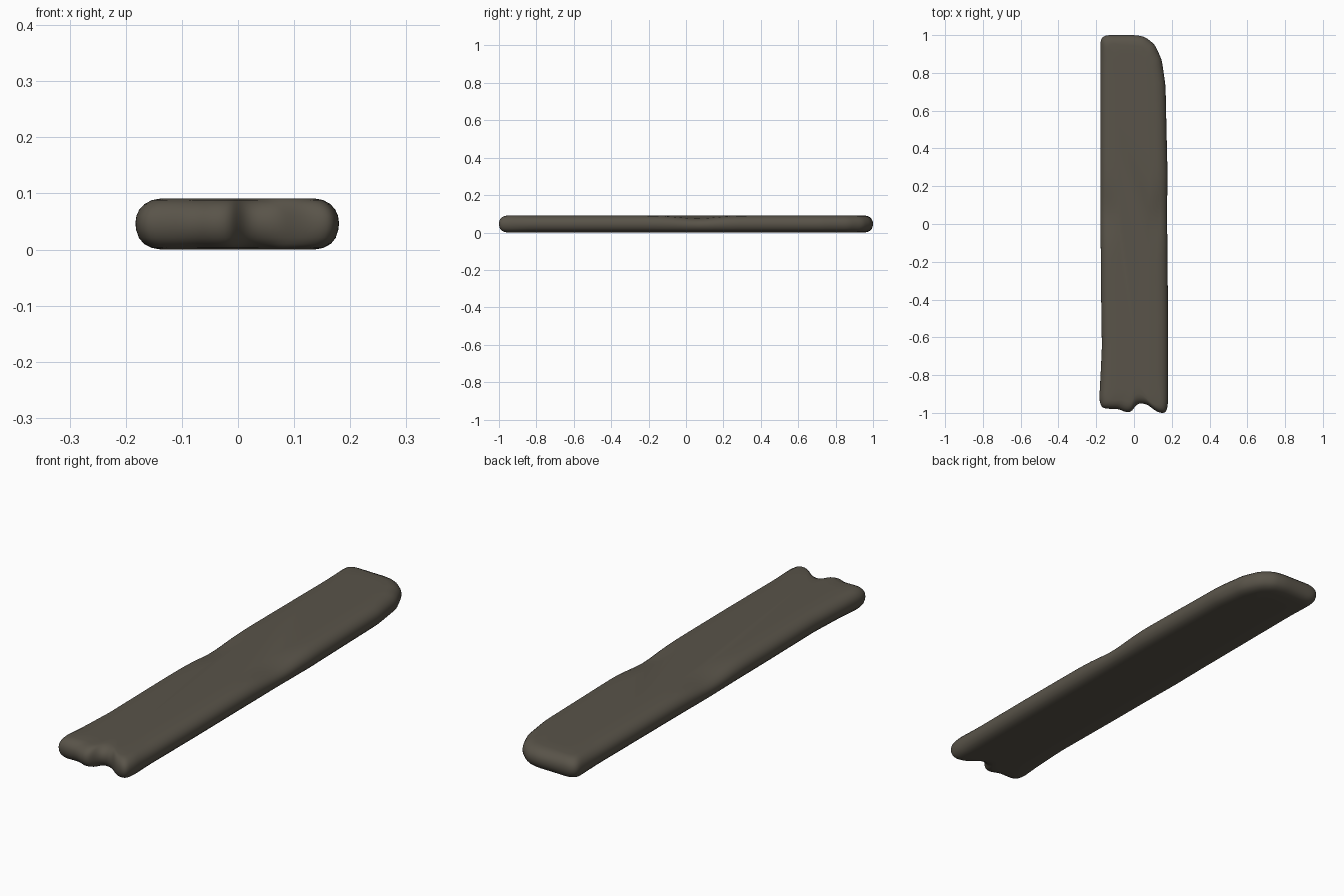
import bpy, bmesh, math
from mathutils import Vector

if "Cube" in bpy.data.objects:
    bpy.data.objects.remove(bpy.data.objects["Cube"])

# Weathered plank outline seen from above (anticlockwise from front left)
outline = [(-0.184, -0.93), (-0.172, -0.972), (-0.13, -0.977), (-0.08, -0.977),
           (-0.045, -0.995), (-0.012, -0.995), (0.002, -0.965), (0.025, -0.945),
           (0.07, -0.952), (0.11, -0.985), (0.14, -1.0), (0.17, -0.998),
           (0.18, -0.95), (0.18, -0.5), (0.177, -0.1), (0.174, 0.05), (0.178, 0.25),
           (0.172, 0.5), (0.167, 0.73), (0.147, 0.87), (0.11, 0.95), (0.06, 0.99),
           (0.01, 1.0), (-0.15, 1.0), (-0.176, 0.985), (-0.178, 0.94),
           (-0.178, 0.2), (-0.175, -0.3), (-0.17, -0.65), (-0.176, -0.78)]


def rounded(points, step=0.012, passes=4):
    """Resample a closed outline evenly and soften its corners."""
    pts = []
    for a, b in zip(points, points[1:] + points[:1]):
        a, b = Vector(a), Vector(b)
        n = max(1, math.ceil((b - a).length / step))
        pts += [a.lerp(b, i / n) for i in range(n)]
    for _ in range(passes):
        n = len(pts)
        pts = [(pts[i - 1] + pts[i] * 2 + pts[(i + 1) % n]) / 4 for i in range(n)]
    lo, hi = min(p.y for p in pts), max(p.y for p in pts)
    return [Vector((p.x, (p.y - lo) / (hi - lo) * 2 - 1)) for p in pts]


def inset(p, d):
    """Move a point towards the plank's spine."""
    s = Vector((0, max(-0.8, min(0.8, p.y))))
    return p + (s - p).normalized() * d


# Edge profile: (inset, height)
profile = [(0.055, 0.0), (0.035, 0.003), (0.018, 0.01), (0.007, 0.021), (0.001, 0.036),
           (0.0, 0.048), (0.002, 0.06), (0.008, 0.071), (0.019, 0.081),
           (0.035, 0.088), (0.055, 0.091)]

pts = rounded(outline)
bm = bmesh.new()
rings = []


def flat_ring(z):
    return [bm.verts.new((p.x * 0.45, p.y * 0.9, z)) for p in pts]


rings.append(flat_ring(0.0))
for d, z in profile:
    ring = []
    for p in pts:
        q = inset(p, d)
        # worn dip in both long edges near the middle
        dip = 0.014 * math.exp(-((p.y - 0.06) / 0.13) ** 2) * (z / 0.091)
        ring.append(bm.verts.new((q.x, q.y, z - dip)))
    rings.append(ring)
rings.append(flat_ring(0.091))

n = len(pts)
for a, b in zip(rings, rings[1:]):
    for i in range(n):
        j = (i + 1) % n
        bm.faces.new((a[i], a[j], b[j], b[i]))
bm.faces.new(rings[-1])
bm.faces.new(rings[0][::-1])
bmesh.ops.recalc_face_normals(bm, faces=bm.faces)
for f in bm.faces:
    f.smooth = True

mesh = bpy.data.meshes.new("plank")
bm.to_mesh(mesh)
bm.free()
plank = bpy.data.objects.new("plank", mesh)
bpy.context.collection.objects.link(plank)

mat = bpy.data.materials.new("weathered grey brown")
mat.diffuse_color = (0.1, 0.088, 0.067, 1)
mat.use_nodes = True
mat.node_tree.nodes["Principled BSDF"].inputs["Base Color"].default_value = mat.diffuse_color
mesh.materials.append(mat)
